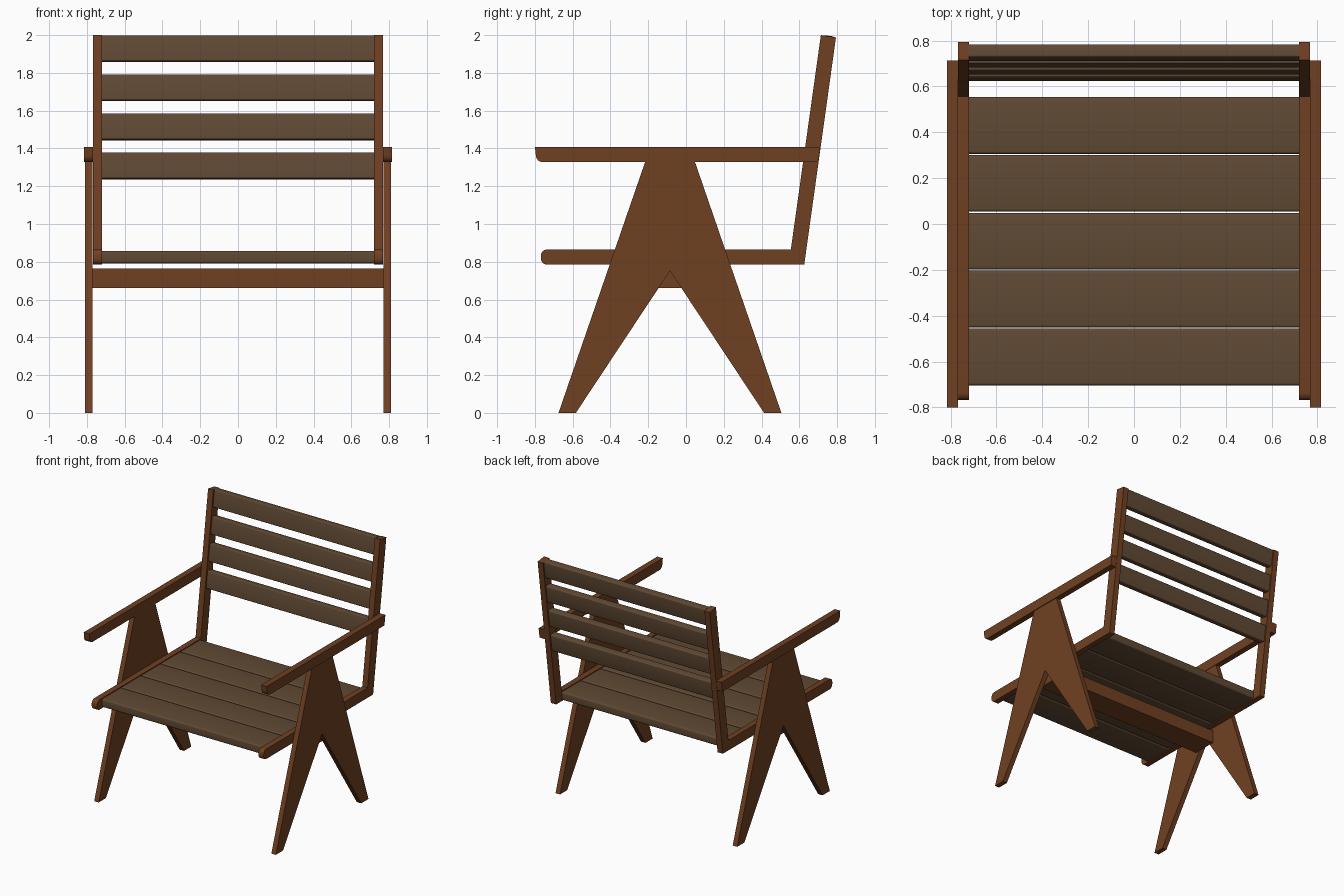
import bpy, bmesh, math

if "Cube" in bpy.data.objects:
    bpy.data.objects.remove(bpy.data.objects["Cube"])


def material(name, rgb):
    m = bpy.data.materials.new(name)
    m.diffuse_color = (*rgb, 1)
    m.use_nodes = True
    m.node_tree.nodes["Principled BSDF"].inputs["Base Color"].default_value = m.diffuse_color
    return m


FRAME = material("reddish wood", (0.162, 0.051, 0.016))
SLAT = material("grey brown wood", (0.117, 0.067, 0.034))


def finish(name, bm, mat):
    bmesh.ops.recalc_face_normals(bm, faces=bm.faces)
    me = bpy.data.meshes.new(name)
    bm.to_mesh(me)
    bm.free()
    me.materials.append(mat)
    ob = bpy.data.objects.new(name, me)
    bpy.context.collection.objects.link(ob)
    bpy.context.view_layer.objects.active = ob
    ob.select_set(True)
    bpy.ops.object.shade_smooth_by_angle(angle=math.radians(32))
    ob.select_set(False)
    return ob


def side_panel(name, profile, x0, x1):
    """Side-view (y, z) outline extruded across x, made for both sides."""
    for label, s in (("left", -1), ("right", 1)):
        bm = bmesh.new()
        f = bm.faces.new([bm.verts.new((s * x0, y, z)) for y, z in profile])
        ext = bmesh.ops.extrude_face_region(bm, geom=[f])
        verts = [v for v in ext["geom"] if isinstance(v, bmesh.types.BMVert)]
        bmesh.ops.translate(bm, verts=verts, vec=(s * (x1 - x0), 0, 0))
        finish(f"{label}_{name}", bm, FRAME)


def board(name, size, loc, tilt, mat, radius):
    """Board along x with rounded long edges."""
    bm = bmesh.new()
    bmesh.ops.create_cube(bm, size=1)
    bmesh.ops.scale(bm, verts=bm.verts, vec=size)
    if radius:
        long_edges = [e for e in bm.edges
                      if abs(e.verts[0].co.x - e.verts[1].co.x) > 0.1]
        bmesh.ops.bevel(bm, geom=long_edges, offset=radius, segments=4,
                        profile=0.5, affect='EDGES')
    ob = finish(name, bm, mat)
    ob.location = loc
    ob.rotation_euler.x = tilt


def arc(cy, cz, r, a0, a1, n=6):
    return [(cy + r * math.cos(math.radians(a0 + (a1 - a0) * i / n)),
             cz + r * math.sin(math.radians(a0 + (a1 - a0) * i / n)))
            for i in range(n + 1)]


# A-shaped legs
side_panel("leg", [(-0.675, 0), (-0.583, 0), (-0.085, 0.752), (0.413, 0),
                   (0.505, 0), (0.048, 1.327), (-0.217, 1.327)], 0.77, 0.81)

# armrests, rounded under the front end
side_panel("armrest", [(-0.8, 1.407), *arc(-0.757, 1.365, 0.038, 180, 270),
                       (0.70, 1.327), (0.712, 1.407)], 0.767, 0.816)

# L-shaped seat rail and back post in one piece
side_panel("seat_and_back_frame",
           [*arc(-0.736, 0.833, 0.032, 90, 180),
            *arc(-0.736, 0.817, 0.032, 180, 270),
            (0.626, 0.785), (0.794, 1.988), (0.714, 2.0), (0.555, 0.865)],
           0.72, 0.767)

# seat slats
for i in range(5):
    board(f"seat_slat_{i + 1}", (1.44, 0.248, 0.066),
          (0, -0.58 + 0.2525 * i, 0.825), 0, SLAT, 0.012)

# back slats, leaning with the posts
TILT = -math.atan(0.14)
for i in range(4):
    z = 1.307 + 0.207 * i
    board(f"back_slat_{i + 1}", (1.44, 0.056, 0.138),
          (0, 0.677 + 0.14 * (z - 1.43), z), TILT, SLAT, 0.008)

# crossbar between the legs
board("crossbar", (1.54, 0.2, 0.105), (0, -0.085, 0.7125), 0, FRAME, 0)
